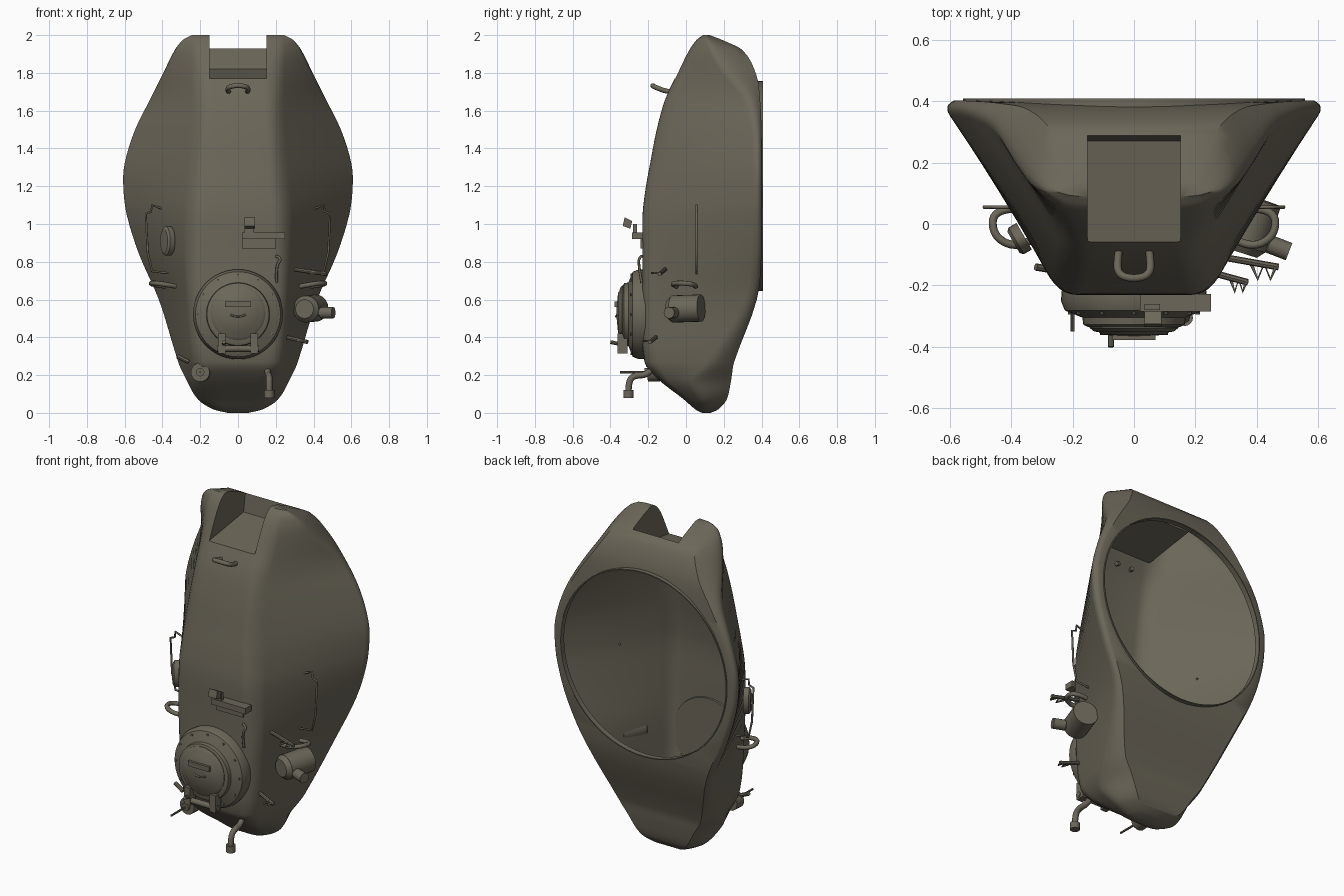
import bpy, bmesh, math
from mathutils import Vector

if "Cube" in bpy.data.objects:
    bpy.data.objects.remove(bpy.data.objects["Cube"], do_unlink=True)

olive = bpy.data.materials.new("dark_olive_paint")
olive.use_nodes = True
olive.diffuse_color = (0.15, 0.135, 0.1, 1)
olive.node_tree.nodes["Principled BSDF"].inputs["Base Color"].default_value = olive.diffuse_color


def select(ob):
    bpy.ops.object.select_all(action='DESELECT')
    ob.select_set(True)
    bpy.context.view_layer.objects.active = ob


def finish(name, bm, smooth=True):
    bmesh.ops.recalc_face_normals(bm, faces=bm.faces)
    mesh = bpy.data.meshes.new(name)
    bm.to_mesh(mesh)
    bm.free()
    ob = bpy.data.objects.new(name, mesh)
    bpy.context.collection.objects.link(ob)
    mesh.materials.append(olive)
    if smooth:
        select(ob)
        bpy.ops.object.shade_smooth_by_angle(angle=math.radians(35))
    return ob


def skin(name, rings, closed=False, smooth=True):
    """Join equal rings of points with quads, capping both ends unless closed."""
    bm = bmesh.new()
    rows = [[bm.verts.new(p) for p in ring] for ring in rings]
    n = len(rows[0])
    for i in range(len(rows) - (0 if closed else 1)):
        a, b = rows[i], rows[(i + 1) % len(rows)]
        for j in range(n):
            k = (j + 1) % n
            bm.faces.new((a[j], a[k], b[k], b[j]))
    if not closed:
        bm.faces.new(rows[0])
        bm.faces.new(rows[-1])
    return finish(name, bm, smooth)


def lathe(name, profile, x, z, n=48, closed=False):
    """Turn (radius, y) points around an axis parallel to y."""
    turns = [math.tau * i / n for i in range(n)]
    return skin(name, [[(x + r * math.cos(t), y, z + r * math.sin(t)) for t in turns]
                       for r, y in profile], closed)


def rod(name, a, b, r, n=16, r2=None):
    a, b = Vector(a), Vector(b)
    q = (b - a).to_track_quat('Z', 'Y')
    turns = [math.tau * i / n for i in range(n)]
    return skin(name, [[p + q @ Vector((s * math.cos(t), s * math.sin(t), 0)) for t in turns]
                       for p, s in ((a, r), (b, r2 or r))])


def box(name, lo, hi):
    (x0, y0, z0), (x1, y1, z1) = lo, hi
    return skin(name, [[(x0, y0, z), (x1, y0, z), (x1, y1, z), (x0, y1, z)]
                       for z in (z0, z1)], smooth=False)


def tube(name, points, r, curved=True):
    curve = bpy.data.curves.new(name, 'CURVE')
    curve.dimensions = '3D'
    curve.bevel_depth = r
    curve.bevel_resolution = 2
    curve.resolution_u = 6
    curve.use_fill_caps = True
    spline = curve.splines.new('NURBS' if curved else 'POLY')
    spline.points.add(len(points) - 1)
    for p, co in zip(spline.points, points):
        p.co = (*co, 1)
    if curved:
        spline.order_u = 3
        spline.use_endpoint_u = True
    ob = bpy.data.objects.new(name, curve)
    bpy.context.collection.objects.link(ob)
    curve.materials.append(olive)
    select(ob)
    bpy.ops.object.convert(target='MESH')


def cut(ob, cutter):
    mod = ob.modifiers.new("cut", 'BOOLEAN')
    mod.operation = 'DIFFERENCE'
    mod.solver = 'EXACT'
    mod.object = cutter
    select(ob)
    bpy.ops.object.modifier_apply(modifier=mod.name)
    bpy.data.objects.remove(cutter, do_unlink=True)


# Shell sections: height, front y, back y, front half width, half width, rounding
SECTIONS = [
    (0, .085, .13, .04, .06, .4), (.018, .05, .17, .09, .145, .4), (.07, -.01, .215, .14, .235, .35),
    (.18, -.15, .24, .19, .295, .25), (.27, -.22, .255, .225, .33, .16),
    (.6, -.23, .375, .25, .428, .07), (.84, -.23, .4, .25, .535, .06), (1.05, -.23, .402, .24, .603, .06),
    (1.2, -.212, .402, .225, .622, .06), (1.32, -.19, .402, .215, .615, .06),
    (1.5, -.155, .4, .205, .56, .07), (1.66, -.11, .392, .2, .485, .11),
    (1.79, -.05, .372, .2, .43, .2), (1.92, .015, .3, .21, .365, .27),
    (1.975, .055, .19, .21, .315, .3), (2, .09, .125, .2, .26, .3)]


def bezier(a, b, c, n=6):
    return [a * (1 - t) ** 2 + b * 2 * t * (1 - t) + c * t * t for t in (i / n for i in range(n + 1))]


def section(row, inset):
    z, yf, yb, wf, w, e = row
    z = 1 + (z - 1) * (1 - inset)
    yf, yb, wf, w = yf + inset, yb - inset, wf - inset, w - inset
    # The widest point moves away from the back where the section is rounder
    front, side = Vector((wf, yf)), Vector((w, yb - min(.5, 7 * e * e) * (yb - yf)))
    half = bezier(Vector((wf * (.8 - e), yf)), front, front.lerp(side, .1 + e * .5))
    half += bezier(side.lerp(front, e), side, Vector((w * (1 - e), yb)))
    return [(p.x, p.y, z) for p in half] + [(-p.x, p.y, z) for p in reversed(half)]


def shell(name, inset, steps=4):
    rows = [Vector(r) for r in SECTIONS]
    out = []
    for i in range(len(rows) - 1):
        a, b = rows[i], rows[i + 1]
        span = b[0] - a[0]
        ta = (b - rows[i - 1]) * (span / (b[0] - rows[i - 1][0])) if i else b - a
        tb = (rows[i + 2] - a) * (span / (rows[i + 2][0] - a[0])) if i + 2 < len(rows) else b - a
        for s in range(steps):
            t = s / steps
            out.append(a * (2*t**3 - 3*t*t + 1) + ta * (t**3 - 2*t*t + t)
                       + b * (3*t*t - 2*t**3) + tb * (t**3 - t*t))
    return skin(name, [section(r, inset) for r in out + [rows[-1]]])


def slot(name, w, d):
    profile = [(-.3, 1.735 - d), (.27 + d, 1.82 - d), (.29 + d, 1.94), (.3 + d, 2.2), (-.3, 2.2)]
    return skin(name, [[(x, y, z) for y, z in profile] for x in (-w, w)], smooth=False)


# Thin hollow shell with an open back and a gun slot at the top
hull = shell("hull_shell", 0)
cavity = shell("cavity", .004)
cut(cavity, slot("slot_clearance", .156, .004))
cut(hull, cavity)
cut(hull, slot("slot_cutter", .152, 0))
cut(hull, lathe("opening_cutter", [(.55, .345), (.55, .6)], 0, 1.2, 64))
select(hull)
bpy.ops.object.shade_smooth_by_angle(angle=math.radians(35))
lathe("opening_collar", [(.556, .375), (.556, .408), (.55, .408), (.55, .375)], 0, 1.2, 64, True)

# Cupola, hatch and hinge
lathe("cupola", [(.235, -.215), (.238, -.25), (.225, -.282), (.185, -.298), (.168, -.305),
                 (.165, -.328), (.15, -.335)], 0, .522)
lathe("hatch", [(.145, -.32), (.145, -.338), (.13, -.35), (.115, -.352), (.105, -.36),
                (.02, -.368)], 0, .53)
for i in range(12):
    t = math.tau * i / 12
    x, z = .208 * math.cos(t), .522 + .208 * math.sin(t)
    rod("cupola_bolt", (x, -.28, z), (x, -.295, z), .007, 8)
box("hatch_handle", (-.07, -.378, .56), (.07, -.355, .59))
tube("hatch_grip", [(-.04, -.366, .52), (0, -.375, .5), (.04, -.366, .52)], .005)
rod("hinge_pin", (-.11, -.345, .34), (.11, -.345, .34), .017)
for x in (-.085, .085):
    box("hinge_arm", (x - .02, -.362, .315), (x + .02, -.31, .42))
rod("hinge_lever", (-.075, -.33, .36), (-.075, -.4, .375), .01, 8)

# Lifting eyes and side grab rails
tube("top_lifting_eye", [(-.047, -.07, 1.7), (-.052, -.1, 1.7), (-.055, -.165, 1.725),
                         (0, -.18, 1.735), (.055, -.165, 1.725), (.052, -.1, 1.7),
                         (.047, -.07, 1.7)], .013)
for s in (-1, 1):
    tube("side_lifting_eye", [(s * .33, -.05, .67), (s * .38, -.08, .68), (s * .46, -.04, .69),
                              (s * .46, .05, .68), (s * .38, .05, .67)], .013)
    tube("side_grab_rail", [(s * .4, .055, 1.08), (s * .455, .055, 1.1), (s * .46, .055, 1.065),
                            (s * .488, .055, 1.055), (s * .478, .055, .85), (s * .455, .055, .75),
                            (s * .37, .055, .74)], .006, False)

# Sight block and its tray beside the cupola
box("sight_tray", (.02, -.285, .92), (.25, -.228, .955))
box("sight_tray_lip", (.02, -.24, .87), (.2, -.228, .92))
box("sight_post", (.035, -.28, .95), (.085, -.26, 1.0))
skin("sight_block", [[(x, -.335, .99), (x, -.295, .975), (x, -.285, 1.015), (x, -.325, 1.035)]
                     for x in (.035, .09)], smooth=False)
tube("hook_chain", [(.2, -.235, .83), (.235, -.25, .82), (.2, -.25, .78), (.205, -.235, .69)], .007)

# Oval cover on the right flank
cover = lathe("oval_cover", [(.05, .02), (.05, -.01), (.04, -.02)], 0, 0, 24)
cover.scale.z = 1.55
cover.rotation_euler.z = -math.radians(60)
cover.location = (-.375, -.05, .91)

# Lamp housing on the left flank
rod("lamp_housing", (.36, -.07, .55), (.41, .08, .555), .072, 24)
rod("lamp_nose", (.36, -.07, .55), (.352, -.095, .55), .072, 24, .05)
rod("lamp_arm", (.38, -.06, .54), (.46, -.08, .53), .02)
rod("lamp_knob", (.44, -.065, .53), (.505, -.09, .53), .03)

# Zigzag brackets on the left flank
for x, y, z, length, drop in ((.31, -.11, .75, .16, .05), (.27, -.16, .39, .1, .04)):
    rod("bracket_bar", (x - .01, y, z + .01), (x + length, y - .03, z - .015), .011, 8)
    zigzag = [(x + length * (.45 + .13 * i), y - .02 - drop * (i % 2), z - .01) for i in range(5)]
    tube("bracket_zigzag", zigzag, .006, False)

# Lower fittings: eye plate, small hook and bent pipe
rod("eye_plate", (-.195, -.14, .215), (-.2, -.2, .215), .05, 20)
rod("eye_hub", (-.2, -.19, .215), (-.2, -.22, .215), .022)
rod("eye_pin", (-.2, -.2, .215), (-.2, -.35, .215), .006, 8)
rod("small_hook", (-.26, -.15, .27), (-.32, -.14, .3), .012, 8)
rod("pipe_flange", (.15, -.14, .25), (.15, -.185, .25), .03)
tube("bent_pipe", [(.15, -.15, .26), (.16, -.2, .2), (.165, -.27, .2), (.165, -.305, .17),
                   (.165, -.305, .1)], .017)
rod("pipe_end", (.165, -.305, .08), (.165, -.305, .12), .027)
